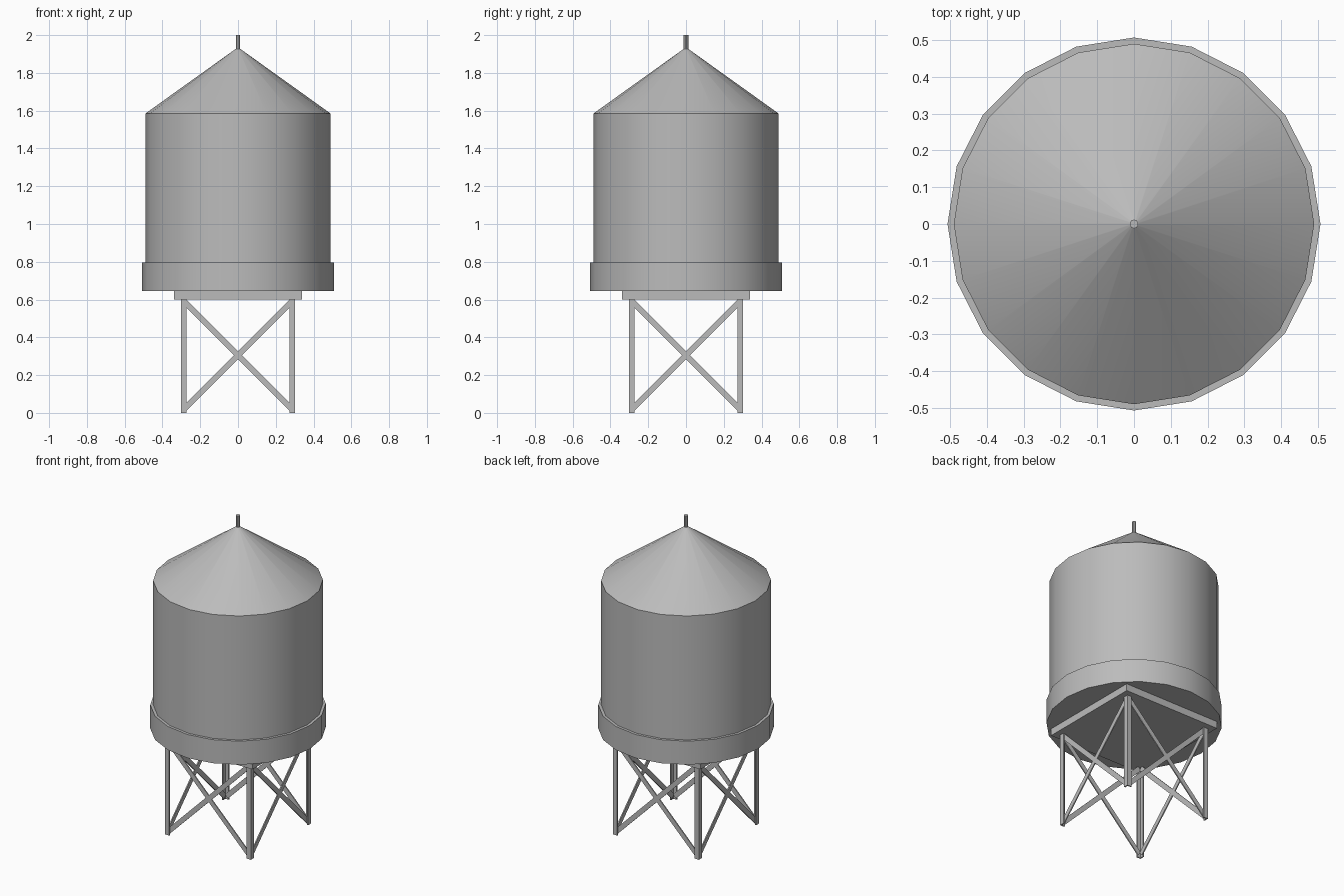
import bpy, bmesh, math
from mathutils import Matrix, Vector

cube = bpy.data.objects.get("Cube")
if cube:
    bpy.data.objects.remove(cube)

steel = bpy.data.materials.new("grey_steel")
steel.use_nodes = True
GREY = (0.5, 0.5, 0.5, 1)
steel.diffuse_color = GREY
steel.node_tree.nodes["Principled BSDF"].inputs["Base Color"].default_value = GREY


def finish(name, bm, smooth=False):
    """Turn a bmesh into a named, coloured object."""
    bmesh.ops.recalc_face_normals(bm, faces=bm.faces)
    mesh = bpy.data.meshes.new(name)
    bm.to_mesh(mesh)
    bm.free()
    mesh.materials.append(steel)
    obj = bpy.data.objects.new(name, mesh)
    bpy.context.collection.objects.link(obj)
    if smooth:
        bpy.ops.object.select_all(action="DESELECT")
        obj.select_set(True)
        bpy.context.view_layer.objects.active = obj
        bpy.ops.object.shade_smooth_by_angle(angle=math.radians(30))
    return obj


def frustum(name, r_low, r_high, z_low, z_high, sides=20, caps=True):
    bm = bmesh.new()
    bmesh.ops.create_cone(bm, cap_ends=caps, segments=sides, radius1=r_low, radius2=r_high,
                          depth=z_high - z_low,
                          matrix=Matrix.Translation((0, 0, (z_low + z_high) / 2)))
    return finish(name, bm, smooth=True)


def box(name, size, matrix):
    bm = bmesh.new()
    bmesh.ops.create_cube(bm, size=1, matrix=matrix @ Matrix.Diagonal((*size, 1)))
    return finish(name, bm)


# Tank, base band, conical roof and finial
frustum("tank_wall", 0.49, 0.49, 0.65, 1.585)
frustum("base_band", 0.507, 0.507, 0.645, 0.795)
frustum("roof", 0.49, 0.008, 1.585, 1.93, caps=False)
frustum("finial", 0.012, 0.012, 1.915, 2.0, sides=10)

# Square platform under the tank
box("platform", (0.68, 0.68, 0.045), Matrix.Translation((0, 0, 0.6225)))

# Four angle-iron legs and a crossed pair of flat braces on each side
OUT, FLANGE, THICK, TOP = 0.303, 0.03, 0.007, 0.6
outline = [(0, 0), (FLANGE, 0), (FLANGE, THICK), (THICK, THICK), (THICK, FLANGE), (0, FLANGE)]
for i, side in enumerate(("front", "left", "back", "right")):
    turn = Matrix.Rotation(i * math.pi / 2, 4, "Z")

    bm = bmesh.new()
    foot = bm.faces.new([bm.verts.new((x - OUT, y - OUT, 0)) for x, y in outline])
    grown = bmesh.ops.extrude_face_region(bm, geom=[foot])
    verts = [v for v in grown["geom"] if isinstance(v, bmesh.types.BMVert)]
    bmesh.ops.translate(bm, verts=verts, vec=(0, 0, TOP))
    bm.transform(turn)
    finish(f"{side}_leg", bm)

    for sign, label in ((1, "rising"), (-1, "falling")):
        direction = Vector((0.57 * sign, 0, 0.57))
        middle = Matrix.Translation((0, THICK * 1.5 - OUT, 0.305))
        tilt = direction.to_track_quat("X", "Y").to_matrix().to_4x4()
        # Local Y of the tracked frame lies in the side's plane or across it
        across = abs(tilt.col[1].y) > 0.5
        size = (direction.length, THICK, 0.03) if across else (direction.length, 0.03, THICK)
        box(f"{side}_{label}_brace", size, turn @ middle @ tilt)
